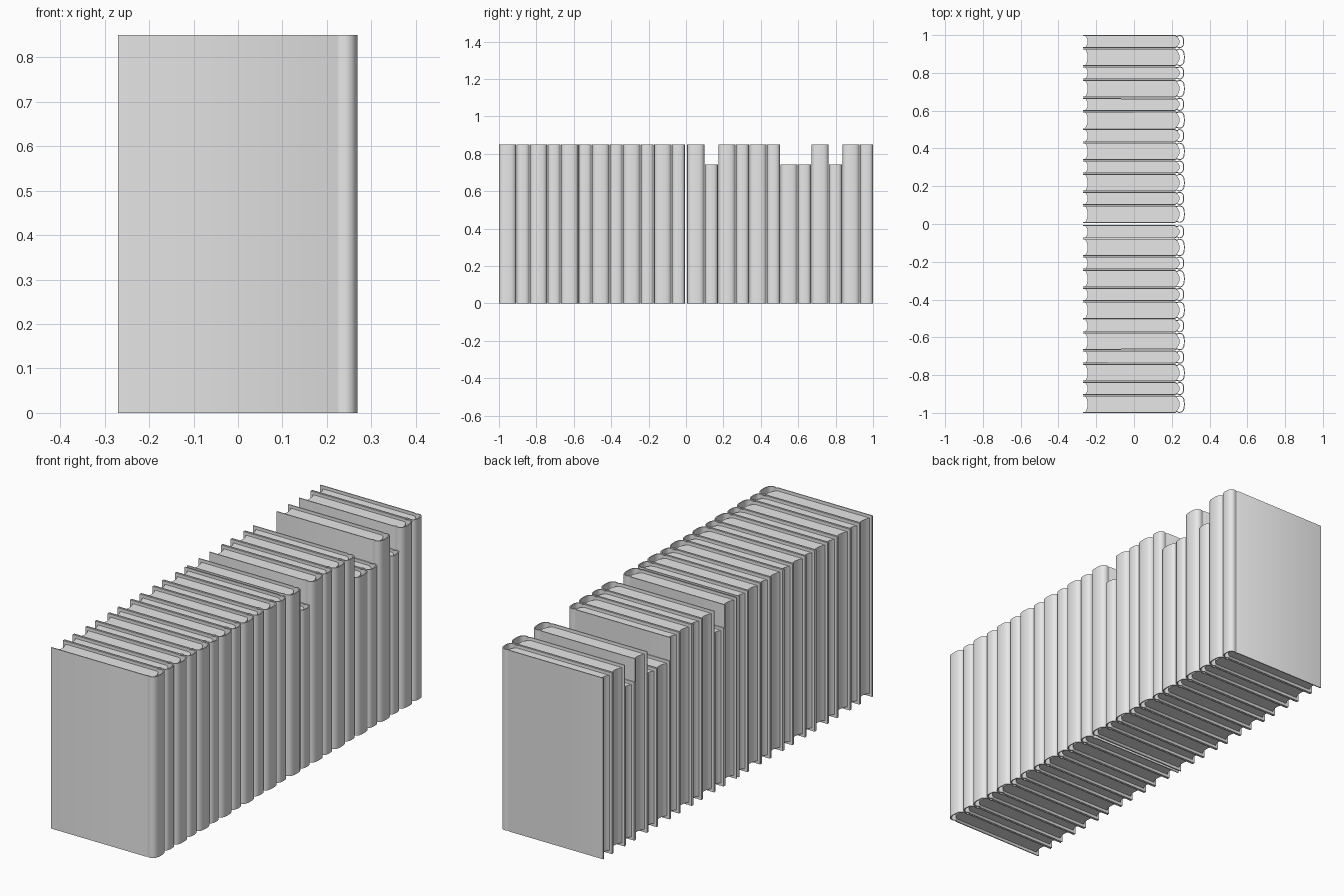
import bpy, bmesh, math

cube = bpy.data.objects.get("Cube")
if cube:
    bpy.data.objects.remove(cube, do_unlink=True)

grey = bpy.data.materials.new("plain_grey")
grey.use_nodes = True
grey.diffuse_color = (0.8, 0.8, 0.8, 1)
grey.node_tree.nodes["Principled BSDF"].inputs["Base Color"].default_value = (0.8, 0.8, 0.8, 1)

TALL, SHORT = 0.85, 0.743
THICK, THIN = 0.092, 0.069
BOARD = 0.005      # cover thickness
RECESS = 0.014     # pages sit inside the cover edges


def new_object(name, bm):
    mesh = bpy.data.meshes.new(name)
    bm.to_mesh(mesh)
    bm.free()
    mesh.materials.append(grey)
    obj = bpy.data.objects.new(name, mesh)
    bpy.context.collection.objects.link(obj)
    bpy.ops.object.select_all(action='DESELECT')
    obj.select_set(True)
    bpy.context.view_layer.objects.active = obj
    return obj


def make_cover(width, height):
    """Two boards, hinge grooves and a rounded spine, as one bent sheet."""
    hw = width / 2
    bulge = 0.032 if width == THICK else 0.028
    side = [(-0.27, -hw), (0.218, -hw), (0.224, 0.004 - hw), (0.23, 0.004 - hw)]
    spine = []
    for i in range(13):
        a = math.pi * (i / 12 - 0.5)
        s = math.copysign(abs(math.sin(a)) ** 0.7, a)
        spine.append((0.237 + bulge * max(math.cos(a), 0) ** 0.8, hw * s))
    path = side + spine + [(x, -y) for x, y in reversed(side)]
    bm = bmesh.new()
    low = [bm.verts.new((x, y, 0)) for x, y in path]
    high = [bm.verts.new((x, y, height)) for x, y in path]
    for i in range(len(path) - 1):
        bm.faces.new((low[i], low[i + 1], high[i + 1], high[i]))
    obj = new_object("book_cover", bm)
    solid = obj.modifiers.new("board", 'SOLIDIFY')
    solid.thickness = BOARD
    solid.offset = -1
    bpy.ops.object.modifier_apply(modifier=solid.name)
    bpy.ops.object.shade_smooth_by_angle(angle=math.radians(40))
    return obj


def make_pages(width, height):
    """Page block with a hollow fore-edge and a rounded back."""
    hw = width / 2 - BOARD
    steps = [i / 4 - 1 for i in range(9)]
    back = [(0.222 + 0.02 * (1 - t * t), hw * t) for t in steps]
    front = [(-0.257 + 0.012 * (1 - t * t), hw * t) for t in reversed(steps)]
    bm = bmesh.new()
    face = bm.faces.new([bm.verts.new((x, y, RECESS)) for x, y in back + front])
    up = bmesh.ops.extrude_face_region(bm, geom=[face], use_keep_orig=True)["geom"]
    bmesh.ops.translate(bm, vec=(0, 0, height - 2 * RECESS),
                        verts=[v for v in up if isinstance(v, bmesh.types.BMVert)])
    bmesh.ops.recalc_face_normals(bm, faces=bm.faces)
    obj = new_object("book_pages", bm)
    bpy.ops.object.shade_smooth_by_angle(angle=math.radians(35))
    return obj


# Each size is built once and then repeated as linked copies
built = {}


def place_book(y, width, height):
    key = (width, height)
    if key not in built:
        built[key] = (make_cover(*key), make_pages(*key))
        parts = built[key]
    else:
        parts = [o.copy() for o in built[key]]
        for o in parts:
            bpy.context.collection.objects.link(o)
    for o in parts:
        o.location.y = y + width / 2


# Two groups of six pairs, each pair a thick and a thin book
short_books = {(6, THIN), (9, THICK), (9, THIN), (10, THIN)}
for pair in range(12):
    start = (-1 if pair < 6 else 0.0065) + 0.166 * (pair % 6)
    for width, shift in ((THICK, 0), (THIN, THICK + 0.0025)):
        height = SHORT if (pair, width) in short_books else TALL
        place_book(start + shift, width, height)
